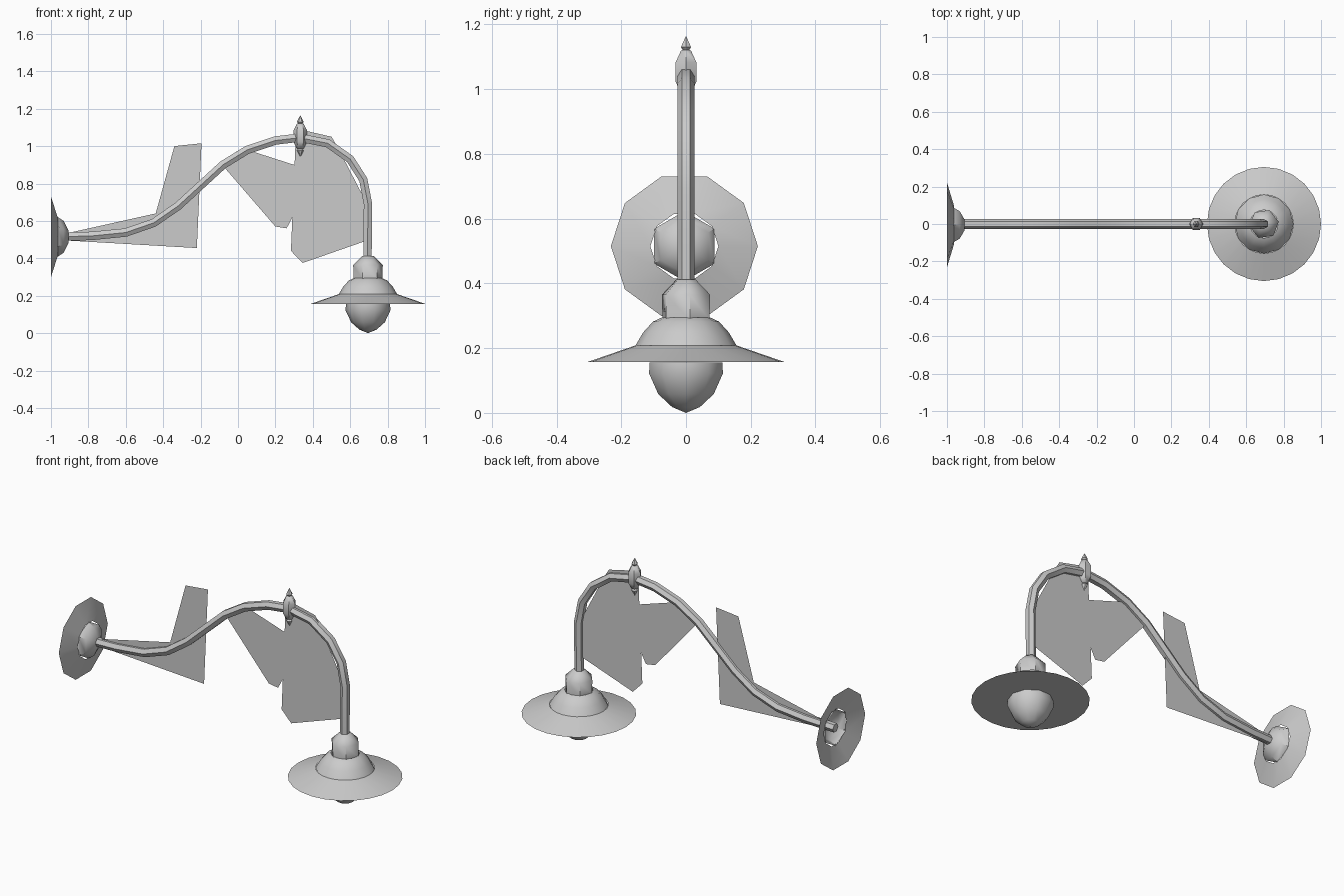
import bpy
import bmesh
from math import cos, sin, tau, radians
from mathutils import Matrix

cube = bpy.data.objects.get("Cube")
if cube:
    bpy.data.objects.remove(cube, do_unlink=True)

GREY = (0.6, 0.6, 0.6, 1)
metal = bpy.data.materials.new("grey metal")
metal.use_nodes = True
metal.diffuse_color = GREY
metal.node_tree.nodes["Principled BSDF"].inputs["Base Color"].default_value = GREY


def finish(obj, smooth=True):
    obj.data.materials.append(metal)
    if smooth:
        bpy.ops.object.select_all(action='DESELECT')
        obj.select_set(True)
        bpy.context.view_layer.objects.active = obj
        bpy.ops.object.shade_smooth_by_angle(angle=radians(50))


def add_mesh(name, bm, smooth=True):
    mesh = bpy.data.meshes.new(name)
    bm.to_mesh(mesh)
    bm.free()
    obj = bpy.data.objects.new(name, mesh)
    bpy.context.collection.objects.link(obj)
    finish(obj, smooth)
    return obj


def lathe(name, profile, sides, place, turn=0.0):
    """Spin (radius, height) pairs about the local z axis; zero radius makes a tip."""
    bm = bmesh.new()
    rings = []
    for r, h in profile:
        count = sides if r else 1
        rings.append([bm.verts.new((r * cos(tau * i / sides + turn),
                                    r * sin(tau * i / sides + turn), h))
                      for i in range(count)])
    for a, b in zip(rings, rings[1:]):
        for i in range(sides):
            j = (i + 1) % sides
            corners = [a[i % len(a)], a[j % len(a)], b[j % len(b)], b[i % len(b)]]
            bm.faces.new(list(dict.fromkeys(corners)))
    bmesh.ops.transform(bm, matrix=place, verts=bm.verts)
    return add_mesh(name, bm)


# Wall mount: open flange and small dome, both facing +x
wall = Matrix.Translation((-1, -0.005, 0.515)) @ Matrix.Rotation(tau / 4, 4, 'Y')
lathe("wall_flange", [(0.227, 0), (0.105, 0.037)], 10, wall, tau / 4)
lathe("wall_dome", [(0.108, 0.033), (0.085, 0.068), (0.035, 0.093), (0, 0.094)], 6, wall)

# Curved arm
path = [(-0.97, 0.515), (-0.78, 0.52), (-0.6, 0.538), (-0.45, 0.59), (-0.32, 0.68),
        (-0.2, 0.79), (-0.08, 0.9), (0.05, 0.98), (0.2, 1.03), (0.33, 1.045),
        (0.48, 1.015), (0.6, 0.93), (0.67, 0.82), (0.695, 0.69), (0.692, 0.39)]
curve = bpy.data.curves.new("arm", 'CURVE')
curve.dimensions = '3D'
curve.bevel_depth = 0.026
curve.bevel_resolution = 1
curve.use_fill_caps = True
spline = curve.splines.new('POLY')
spline.points.add(len(path) - 1)
for point, (x, z) in zip(spline.points, path):
    point.co = (x, 0, z, 1)
arm = bpy.data.objects.new("arm", curve)
bpy.context.collection.objects.link(arm)
bpy.ops.object.select_all(action='DESELECT')
arm.select_set(True)
bpy.context.view_layer.objects.active = arm
bpy.ops.object.convert(target='MESH')
finish(bpy.context.object)

# Finial around the top of the arm, the same above and below
half = [(0, 0.112), (0.018, 0.077), (0.011, 0.068), (0.018, 0.066), (0.037, 0.03)]
lathe("finial", half + [(r, -h) for r, h in reversed(half)], 6,
      Matrix.Translation((0.333, 0, 1.053)))

# Lamp head: neck, dome, brim and bulb
lamp = Matrix.Translation((0.695, 0, 0))
lathe("lamp_neck", [(0, 0.414), (0.032, 0.412), (0.08, 0.365), (0.078, 0.288)], 6, lamp, 0.15)
lathe("shade_dome", [(0.076, 0.294), (0.102, 0.282), (0.132, 0.249), (0.158, 0.205)], 12, lamp)
lathe("shade_brim", [(0.157, 0.208), (0.305, 0.157)], 24, lamp)
lathe("shade_underside", [(0.305, 0.156), (0, 0.155)], 24, lamp)
lathe("bulb", [(0.118, 0.156), (0.12, 0.122), (0.09, 0.058), (0.045, 0.018), (0, 0)], 10, lamp)

# Flat decorative panels hung along the arm, as single sheets
panels = {
    "lower_panel": [(-0.91, 0.535), (-0.44, 0.64), (-0.34, 1.0), (-0.195, 1.015),
                    (-0.22, 0.455), (-0.91, 0.495)],
    "middle_panel": [(-0.085, 0.9), (-0.01, 0.97), (0.05, 0.98), (0.315, 0.895),
                     (0.38, 0.79), (0.26, 0.56), (0.2, 0.57)],
    "outer_panel": [(0.31, 1.08), (0.37, 1.08), (0.5, 1.05), (0.53, 1.0), (0.675, 0.72),
                    (0.675, 0.49), (0.345, 0.375), (0.283, 0.44)],
}
for name, outline in panels.items():
    bm = bmesh.new()
    bm.faces.new([bm.verts.new((x, 0, z)) for x, z in reversed(outline)])
    bm.normal_update()
    add_mesh(name, bm, smooth=False)

# Make the solid parts face outward
for name in ("finial", "lamp_neck", "shade_dome", "shade_brim", "shade_underside",
             "bulb", "wall_flange", "wall_dome"):
    mesh = bpy.data.objects[name].data
    bm = bmesh.new()
    bm.from_mesh(mesh)
    rising = name in ("wall_flange", "wall_dome")
    if not rising:
        bmesh.ops.reverse_faces(bm, faces=bm.faces)
    bm.to_mesh(mesh)
    bm.free()
